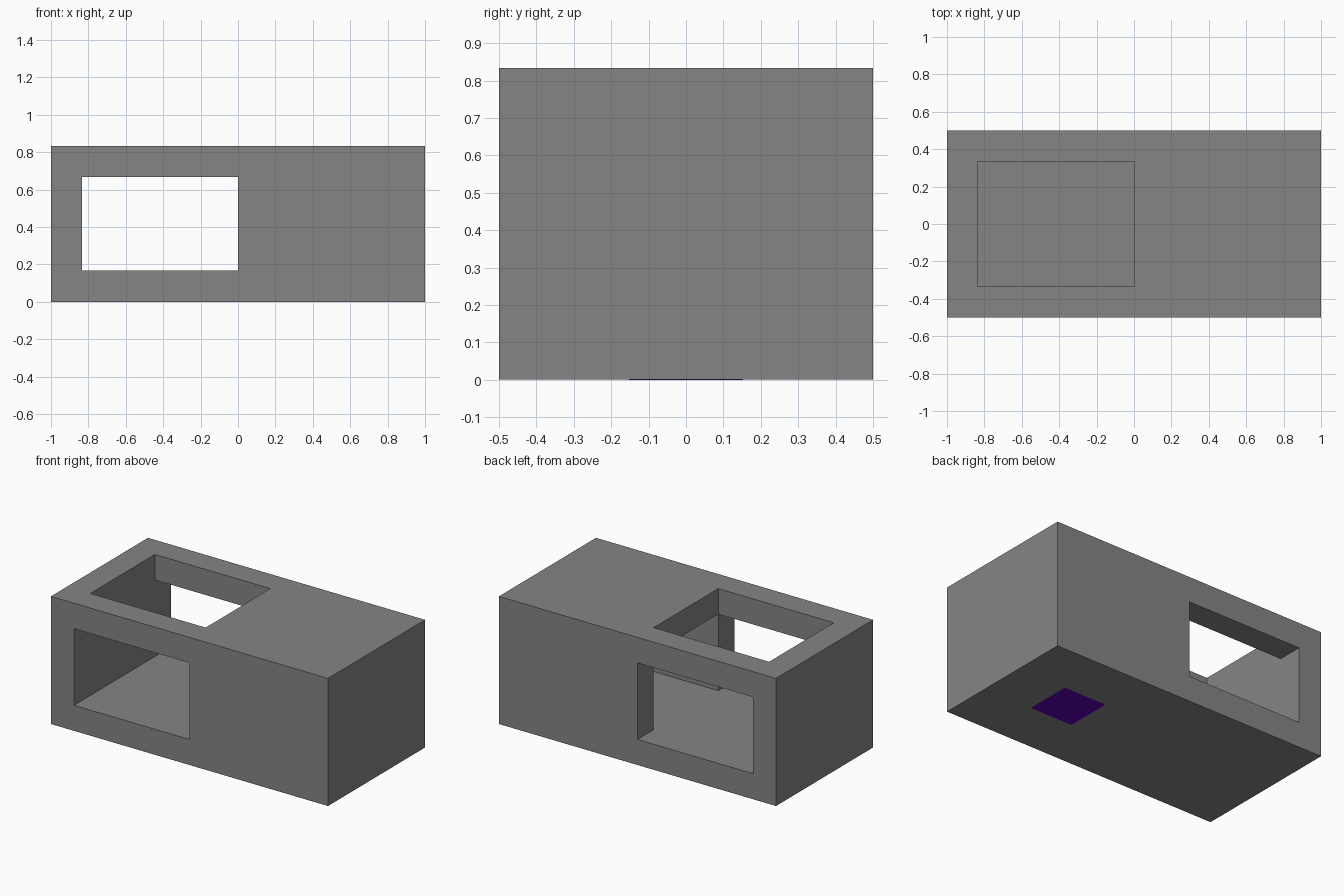
import bpy

old = bpy.data.objects.get("Cube")
if old:
    bpy.data.objects.remove(old, do_unlink=True)

WALL = 0.1667     # thickness of every wall, floor and roof
BASE = 0.0006     # the underside plate stands this far below the body
HEIGHT = 0.8335


def material(name, rgb):
    mat = bpy.data.materials.new(name)
    mat.use_nodes = True
    mat.diffuse_color = (*rgb, 1)
    mat.node_tree.nodes["Principled BSDF"].inputs["Base Color"].default_value = (*rgb, 1)
    return mat


def box(name, x, y, z, mat):
    """Box from (low, high) pairs along each axis."""
    spans = (x, y, z)
    bpy.ops.mesh.primitive_cube_add(size=1, location=[(a + b) / 2 for a, b in spans])
    obj = bpy.context.object
    obj.name = name
    obj.scale = [b - a for a, b in spans]
    bpy.ops.object.transform_apply(location=True, rotation=False, scale=True)
    obj.data.materials.append(mat)
    return obj


def cut(target, cutter):
    mod = target.modifiers.new(cutter.name, "BOOLEAN")
    mod.operation = "DIFFERENCE"
    mod.solver = "EXACT"
    mod.object = cutter
    bpy.context.view_layer.objects.active = target
    bpy.ops.object.modifier_apply(modifier=mod.name)
    bpy.data.objects.remove(cutter, do_unlink=True)


grey = material("concrete grey", (0.235, 0.235, 0.235))
purple = material("deep purple", (0.11, 0.0, 0.47))

# Outer block
body = box("house_shell", (-1, 1), (-0.5, 0.5), (BASE, HEIGHT), grey)

# Hollow room, opposite windows and roof opening
end = 1 - WALL
side = 0.5 - WALL
floor, ceiling = WALL + BASE, HEIGHT - WALL
cut(body, box("room_cutter", (-end, end), (-side, side), (floor, ceiling), grey))
cut(body, box("window_cutter", (-end, 0), (-1, 1), (floor, ceiling), grey))
cut(body, box("roof_cutter", (-end, 0), (-side, side), (floor, 1), grey))

# Painted square on the underside
half = 0.153
box("underside_plate", (0.5 - half, 0.5 + half), (-half, half), (0, BASE), purple)
